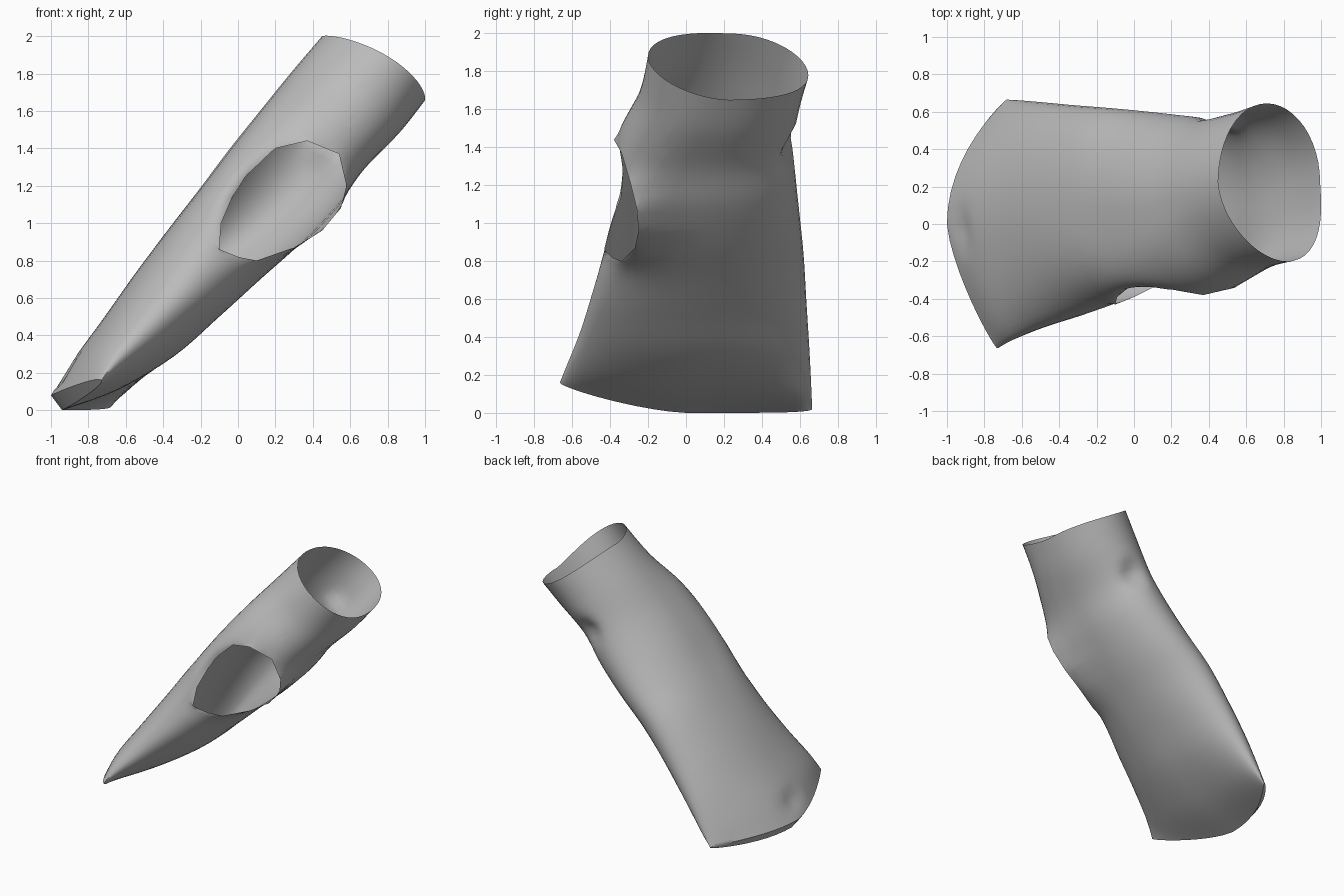
import bpy, bmesh, math
from mathutils import Vector

cube = bpy.data.objects.get("Cube")
if cube:
    bpy.data.objects.remove(cube, do_unlink=True)

grey = bpy.data.materials.new("plain grey")
grey.use_nodes = True
grey.diffuse_color = (0.5, 0.5, 0.5, 1)
grey.node_tree.nodes["Principled BSDF"].inputs["Base Color"].default_value = (0.5, 0.5, 0.5, 1)

# Cross-sections from cuff to fingertips:
# upper x z, lower x z, front x z, back x z, front y, back y, front squareness
SECTIONS = [
    (0.45, 2.00, 0.995, 1.65, 0.82, 1.88, 0.71, 1.78, -0.20, 0.645, 1.0),
    (0.28, 1.80, 0.86, 1.48, 0.65, 1.68, 0.58, 1.62, -0.245, 0.60, 0.85),
    (0.11, 1.59, 0.67, 1.285, 0.45, 1.47, 0.41, 1.42, -0.35, 0.565, 0.65),
    (-0.05, 1.39, 0.525, 1.09, 0.27, 1.24, 0.26, 1.22, -0.41, 0.58, 0.55),
    (-0.20, 1.19, 0.335, 0.892, 0.08, 1.03, 0.08, 1.03, -0.43, 0.60, 0.55),
    (-0.37, 0.97, 0.12, 0.70, -0.14, 0.83, -0.13, 0.83, -0.44, 0.62, 0.80),
    (-0.55, 0.73, -0.10, 0.50, -0.33, 0.61, -0.32, 0.58, -0.50, 0.635, 1.0),
    (-0.72, 0.49, -0.34, 0.29, -0.51, 0.42, -0.48, 0.34, -0.56, 0.65, 1.1),
    (-0.88, 0.27, -0.64, 0.11, -0.65, 0.27, -0.60, 0.14, -0.62, 0.66, 1.05),
    (-1.00, 0.08, -0.94, 0.00, -0.73, 0.16, -0.68, 0.02, -0.665, 0.665, 1.0),
]
# Thumb opening rim: x, y, z
RIM = [Vector(p) for p in (
    (-0.10, -0.43, 0.86), (0.00, -0.39, 0.82), (0.10, -0.34, 0.80), (0.30, -0.27, 0.87),
    (0.45, -0.25, 0.96), (0.55, -0.26, 1.08), (0.58, -0.29, 1.20), (0.54, -0.34, 1.37),
    (0.37, -0.38, 1.44), (0.20, -0.35, 1.40), (0.05, -0.33, 1.26), (-0.03, -0.34, 1.14),
    (-0.09, -0.39, 1.00))]
RIM_CENTRE = Vector((0.25, -0.33, 1.12))
# Small folds in the cloth: centre, push, radius
FOLDS = [(Vector((0.47, 0.56, 1.40)), Vector((0.0, -0.05, 0.02)), 0.13),
         (Vector((-0.92, -0.03, 0.20)), Vector((0.03, 0.0, -0.03)), 0.10)]
STEPS, SIDES, REACH = 5, 48, 0.25


def smooth_rows(keys, steps):
    """Catmull-Rom interpolation between the key sections."""
    rows = []
    n = len(keys)
    for i in range(n - 1):
        group = [keys[max(i - 1, 0)], keys[i], keys[i + 1], keys[min(i + 2, n - 1)]]
        for s in range(steps):
            t = s / steps
            rows.append([b + 0.5 * t * (c - a + t * (2*a - 5*b + 4*c - d + t * (3*(b - c) + d - a)))
                         for a, b, c, d in zip(*group)])
    rows.append(list(keys[-1]))
    return rows


def ring_point(row, ang):
    ux, uz, lx, lz, fx, fz, bx, bz, yf, yb, square = row
    c, s = math.cos(ang), math.sin(ang)
    cx, cz, cy = (ux + lx) / 2, (uz + lz) / 2, (yf + yb) / 2
    if c > 0:      # front half
        k, ex, ez, ey, power = c ** square, fx, fz, yf, 1.4
    else:          # back half
        k, ex, ez, ey, power = -c, bx, bz, yb, 2
    return (cx + (ux - lx) / 2 * s + (ex - cx) * k ** power,
            cy + (ey - cy) * k,
            cz + (uz - lz) / 2 * s + (ez - cz) * k ** power)


# Sleeve body lofted through the sections, open at the cuff
bm = bmesh.new()
rings = [[bm.verts.new(ring_point(row, 2 * math.pi * j / SIDES)) for j in range(SIDES)]
         for row in smooth_rows(SECTIONS, STEPS)]
for a, b in zip(rings, rings[1:]):
    for j in range(SIDES):
        k = (j + 1) % SIDES
        bm.faces.new((a[j], a[k], b[k], b[j]))
# Thin flat fingertip end, bridged between the upper and lower edges
end = rings[-1]
for j in range(SIDES // 2):
    quad = [end[j], end[j + 1], end[(SIDES - j - 1) % SIDES], end[(SIDES - j) % SIDES]]
    bm.faces.new(list(dict.fromkeys(quad)))
bmesh.ops.recalc_face_normals(bm, faces=bm.faces[:])
upper = min(bm.faces, key=lambda f: (f.calc_center_median() - Vector((-0.55, 0.05, 0.73))).length)
if upper.normal.x > 0:
    bmesh.ops.reverse_faces(bm, faces=bm.faces[:])

# Thumb opening: slice the front faces along a smaller outline, remove the inside
small = [RIM_CENTRE + (p - RIM_CENTRE) * 0.80 for p in RIM]
edges = [(i, (i + 1) % len(RIM)) for i in range(len(RIM))]
inside = [f for f in bm.faces if f.calc_center_median().y < 0.02]
for i, j in edges:
    origin, along = small[i], small[j] - small[i]
    outward = Vector((along.z, 0, -along.x)).normalized()
    geom = set(inside)
    for f in inside:
        geom.update(f.edges)
        geom.update(f.verts)
    cut = bmesh.ops.bisect_plane(bm, geom=list(geom), dist=1e-4, plane_co=origin, plane_no=outward)
    faces = {g for g in cut["geom"] if isinstance(g, bmesh.types.BMFace)}
    inside = [f for f in faces if (f.calc_center_median() - origin).dot(outward) < 0]
bmesh.ops.delete(bm, geom=inside, context='FACES')

# Flare the cut edge out to the rim, easing the surrounding surface along with it
flare = []
for v in bm.verts:
    if not v.is_boundary or v.co.y > 0.1 or v.co.z > 1.5:
        continue
    best, target = 1e9, None
    for i, j in edges:
        a = Vector((small[i].x, small[i].z))
        d = Vector((small[j].x, small[j].z)) - a
        p = Vector((v.co.x, v.co.z))
        t = min(max((p - a).dot(d) / d.length_squared, 0), 1)
        gap = (a + d * t - p).length
        if gap < best:
            best, target = gap, RIM[i].lerp(RIM[j], t)
    if best < 0.03:
        flare.append((v.co.copy(), target - v.co))
moves = {}
for v in bm.verts:
    near = [((v.co - p).length, shift) for p, shift in flare if (v.co - p).length < REACH]
    if near:
        nearest = min(n[0] for n in near)
        weights = [1 / (n[0] + 1e-4) ** 3 for n in near]
        shift = sum((n[1] * w for n, w in zip(near, weights)), Vector()) / sum(weights)
        moves[v] = shift * (1 - nearest / REACH) ** 2
for v, shift in moves.items():
    v.co += shift
for centre, push, radius in FOLDS:
    for v in bm.verts:
        v.co += push * max(0, 1 - (v.co - centre).length / radius)
bmesh.ops.remove_doubles(bm, verts=bm.verts[:], dist=0.004)

mesh = bpy.data.meshes.new("sleeve")
bm.to_mesh(mesh)
bm.free()
mesh.materials.append(grey)
sleeve = bpy.data.objects.new("sleeve", mesh)
bpy.context.collection.objects.link(sleeve)
bpy.ops.object.select_all(action='DESELECT')
sleeve.select_set(True)
bpy.context.view_layer.objects.active = sleeve
bpy.ops.object.shade_smooth_by_angle(angle=math.radians(50))
